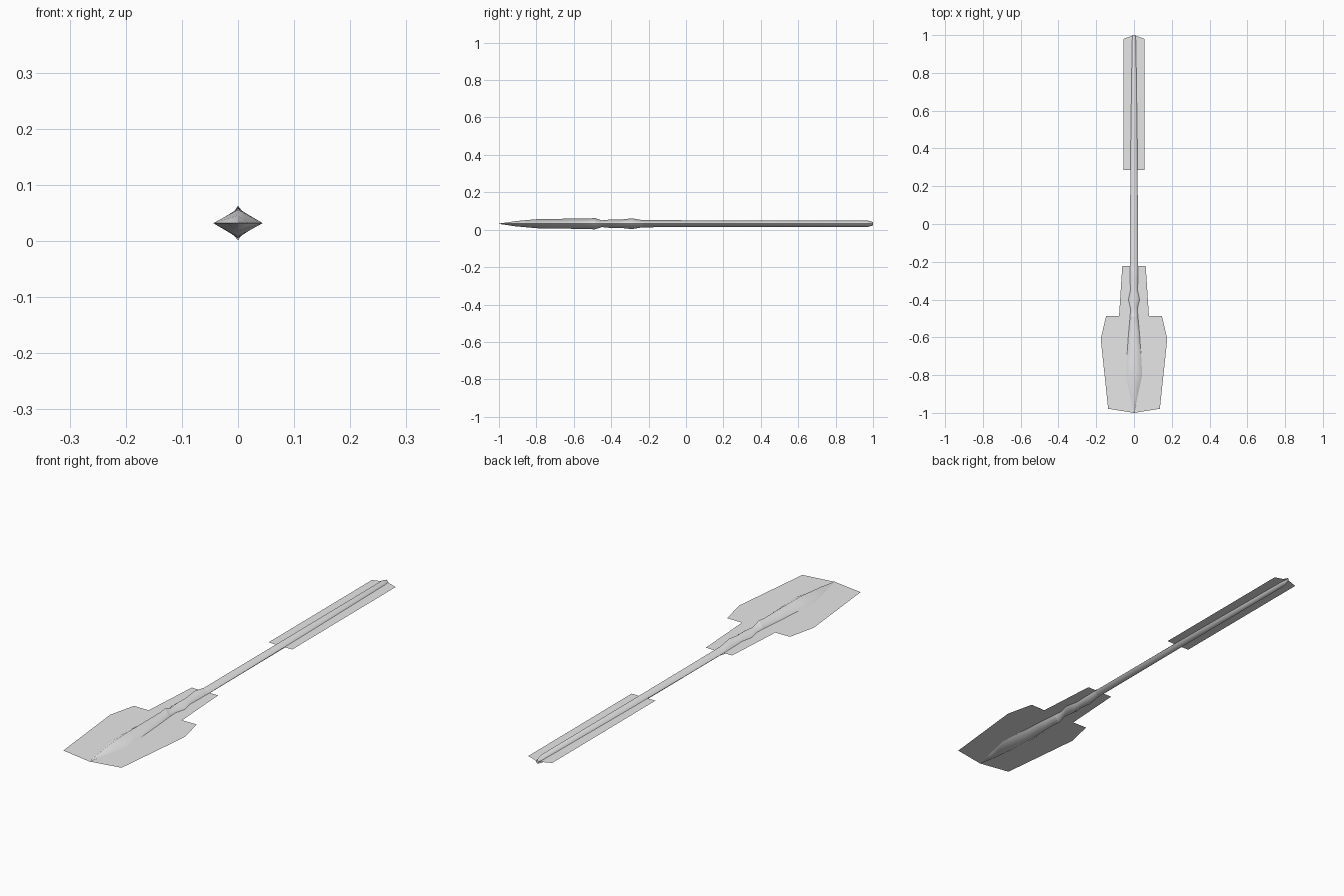
import bpy
import bmesh

cube = bpy.data.objects.get("Cube")
if cube:
    bpy.data.objects.remove(cube, do_unlink=True)

AXIS_Z = 0.032

grey = bpy.data.materials.new("plain grey")
grey.use_nodes = True
grey.diffuse_color = (0.8, 0.8, 0.8, 1)
grey.node_tree.nodes["Principled BSDF"].inputs["Base Color"].default_value = (0.8, 0.8, 0.8, 1)


def finish(name, bm):
    mesh = bpy.data.meshes.new(name)
    bm.to_mesh(mesh)
    bm.free()
    mesh.materials.append(grey)
    obj = bpy.data.objects.new(name, mesh)
    bpy.context.collection.objects.link(obj)
    return obj


def diamond_loft(name, stations):
    """Four-sided bar along y; each station is (y, half width, half height)."""
    bm = bmesh.new()
    rings = [[bm.verts.new((x * w, y, AXIS_Z + z * h))
              for x, z in ((1, 0), (0, 1), (-1, 0), (0, -1))] for y, w, h in stations]
    for a, b in zip(rings, rings[1:]):
        for i in range(4):
            j = (i + 1) % 4
            bm.faces.new((a[i], a[j], b[j], b[i])).smooth = True
        # side edges stay crisp, ridges are soft
        for i in (0, 2):
            bm.edges.get((a[i], b[i])).smooth = False
    bm.faces.new(rings[0])
    bm.faces.new(rings[-1])
    bmesh.ops.recalc_face_normals(bm, faces=bm.faces)
    return finish(name, bm)


def thin_sheet(name, half_outline):
    """Mirrored flat sheet, rising very slightly away from the centre line."""
    bm = bmesh.new()
    for side in (1, -1):
        face = bm.faces.new([bm.verts.new((side * x, y, AXIS_Z + 0.01 * x))
                             for x, y in half_outline])
        face.normal_update()
        if face.normal.z < 0:
            face.normal_flip()
    bmesh.ops.remove_doubles(bm, verts=bm.verts, dist=0.0001)
    return finish(name, bm)


# Tapered spear head, up to the start of the collar
diamond_loft("spear_head", [
    (-1.0, 0.001, 0.001), (-0.91, 0.020, 0.014), (-0.80, 0.044, 0.024),
    (-0.74, 0.041, 0.026), (-0.60, 0.031, 0.027), (-0.52, 0.024, 0.027),
    (-0.49, 0.021, 0.031)])

# Knotted collar between head and shaft
diamond_loft("collar", [
    (-0.49, 0.021, 0.031), (-0.45, 0.018, 0.018), (-0.40, 0.030, 0.023),
    (-0.35, 0.019, 0.022), (-0.29, 0.021, 0.029), (-0.23, 0.022, 0.019)])

# Long shaft with a chamfered butt
diamond_loft("shaft", [
    (-0.23, 0.022, 0.019), (0.0, 0.021, 0.0185), (0.40, 0.018, 0.018),
    (0.97, 0.010, 0.018), (1.0, 0.007, 0.009)])

# Wide thin blade around the head
thin_sheet("blade_sheet", [
    (0, -1.0), (0.137, -0.978), (0.176, -0.608), (0.148, -0.488),
    (0.079, -0.488), (0.062, -0.222), (0, -0.222)])

# Narrow thin fin along the tail
thin_sheet("tail_sheet", [(0, 0.285), (0.056, 0.285), (0.056, 0.98), (0, 1.0)])
